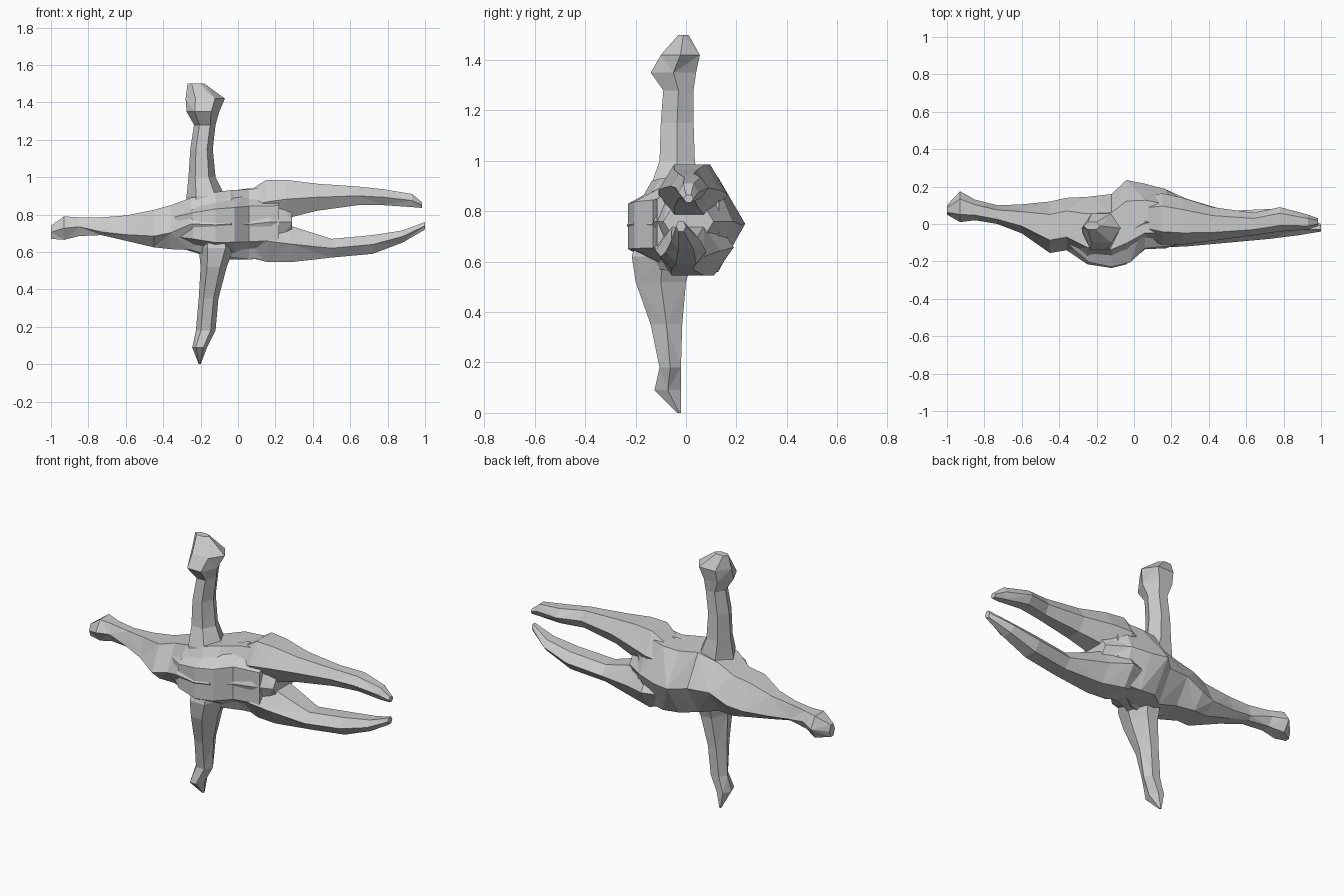
import bpy, bmesh, math


def loft(name, axis, rows, sides=6, phase=0.0):
    """Faceted tube; each row = position, min/max of both cross axes,
    optional drop that lowers the side corners of the section.
    axis 'x': cross axes are y, z.  axis 'z': cross axes are x, y."""
    bm = bmesh.new()
    rings = []
    angs = [2 * math.pi * (k + phase) / sides for k in range(sides)]
    ma = max(math.cos(g) for g in angs)
    mb = max(math.sin(g) for g in angs)
    for t, a0, a1, b0, b1, *drop in rows:
        ca, cb = (a0 + a1) / 2, (b0 + b1) / 2
        ra, rb = (a1 - a0) / 2, (b1 - b0) / 2
        ring = []
        for g in angs:
            a = ca + ra * math.cos(g) / ma
            b = cb + rb * math.sin(g) / mb
            if drop and abs(math.sin(g)) < 0.1:
                b -= drop[0]
            ring.append(bm.verts.new((t, a, b) if axis == 'x' else (a, b, t)))
        rings.append(ring)
    # triangulated walls with alternating diagonals
    for i in range(len(rings) - 1):
        r, s = rings[i], rings[i + 1]
        for k in range(sides):
            n = (k + 1) % sides
            if (i + k) % 2:
                bm.faces.new((r[k], r[n], s[n]))
                bm.faces.new((r[k], s[n], s[k]))
            else:
                bm.faces.new((r[k], r[n], s[k]))
                bm.faces.new((r[n], s[n], s[k]))
    bm.faces.new(rings[0][::-1])
    bm.faces.new(rings[-1])
    bmesh.ops.recalc_face_normals(bm, faces=bm.faces)
    me = bpy.data.meshes.new(name)
    bm.to_mesh(me)
    bm.free()
    ob = bpy.data.objects.new(name, me)
    bpy.context.collection.objects.link(ob)
    return ob


# trunk, running from the left tip to the hips
body = loft("body", 'x', [
    (-1.00, 0.05, 0.10, 0.67, 0.74),
    (-0.93, 0.01, 0.175, 0.665, 0.79),
    (-0.85, 0.02, 0.13, 0.685, 0.785),
    (-0.73, 0.00, 0.10, 0.69, 0.785, 0.03),
    (-0.60, -0.05, 0.105, 0.66, 0.795, 0.035),
    (-0.45, -0.155, 0.12, 0.625, 0.825, 0.04),
    (-0.36, -0.14, 0.14, 0.615, 0.85, 0.03),
    (-0.25, -0.215, 0.145, 0.61, 0.89),
    (-0.12, -0.235, 0.16, 0.57, 0.92),
    (-0.04, -0.215, 0.235, 0.57, 0.93),
    (0.06, -0.135, 0.215, 0.56, 0.935),
    (0.17, -0.13, 0.185, 0.57, 0.95),
    (0.29, -0.09, 0.11, 0.68, 0.84)])

# chest with a flat front
chest = loft("chest", 'x', [
    (-0.34, -0.12, 0.08, 0.63, 0.84),
    (-0.24, -0.205, 0.08, 0.60, 0.88),
    (-0.12, -0.23, 0.10, 0.56, 0.92),
    (-0.02, -0.205, 0.13, 0.56, 0.93),
    (0.06, -0.13, 0.15, 0.56, 0.94),
    (0.22, -0.115, 0.13, 0.57, 0.94)], 6, 0.5)

# two limbs reaching to the right
upper_leg = loft("upper_leg", 'x', [
    (0.02, -0.06, 0.13, 0.76, 0.90),
    (0.15, -0.11, 0.165, 0.75, 0.985),
    (0.26, -0.11, 0.14, 0.78, 0.985),
    (0.42, -0.09, 0.09, 0.82, 0.965),
    (0.64, -0.06, 0.06, 0.85, 0.95),
    (0.78, -0.04, 0.09, 0.85, 0.935),
    (0.93, -0.03, 0.05, 0.84, 0.91),
    (0.985, -0.01, 0.03, 0.835, 0.865)])
lower_leg = loft("lower_leg", 'x', [
    (0.02, -0.08, 0.15, 0.58, 0.74),
    (0.16, -0.125, 0.19, 0.545, 0.77),
    (0.28, -0.12, 0.135, 0.545, 0.74),
    (0.50, -0.10, 0.07, 0.57, 0.67),
    (0.72, -0.08, 0.08, 0.59, 0.69),
    (0.88, -0.06, 0.06, 0.65, 0.715),
    (1.00, -0.04, 0.00, 0.72, 0.76)])

# upright and downward arms
top_arm = loft("upper_arm", 'z', [
    (0.75, -0.28, -0.05, -0.13, 0.07),
    (0.90, -0.275, -0.07, -0.14, 0.05),
    (1.00, -0.265, -0.12, -0.105, 0.035),
    (1.15, -0.255, -0.135, -0.10, 0.03),
    (1.28, -0.235, -0.12, -0.09, 0.03),
    (1.35, -0.275, -0.10, -0.14, 0.04),
    (1.42, -0.28, -0.07, -0.10, 0.055),
    (1.50, -0.27, -0.18, -0.03, 0.01)])
low_arm = loft("lower_arm", 'z', [
    (0.00, -0.21, -0.20, -0.035, -0.02),
    (0.09, -0.245, -0.165, -0.125, -0.02),
    (0.18, -0.225, -0.12, -0.105, -0.02),
    (0.35, -0.21, -0.105, -0.14, -0.015),
    (0.52, -0.20, -0.06, -0.20, 0.0),
    (0.62, -0.21, -0.02, -0.215, 0.03),
    (0.75, -0.20, -0.03, -0.18, 0.04)])

# fuse everything into one skin
parts = (chest, upper_leg, lower_leg, top_arm, low_arm)
for part in parts:
    mod = body.modifiers.new("fuse_" + part.name, 'BOOLEAN')
    mod.operation = 'UNION'
    mod.solver = 'EXACT'
    mod.object = part
bpy.context.view_layer.update()
fused = bpy.data.meshes.new_from_object(
    body.evaluated_get(bpy.context.evaluated_depsgraph_get()))
body.modifiers.clear()
body.data = fused
for part in parts:
    bpy.data.objects.remove(part)
